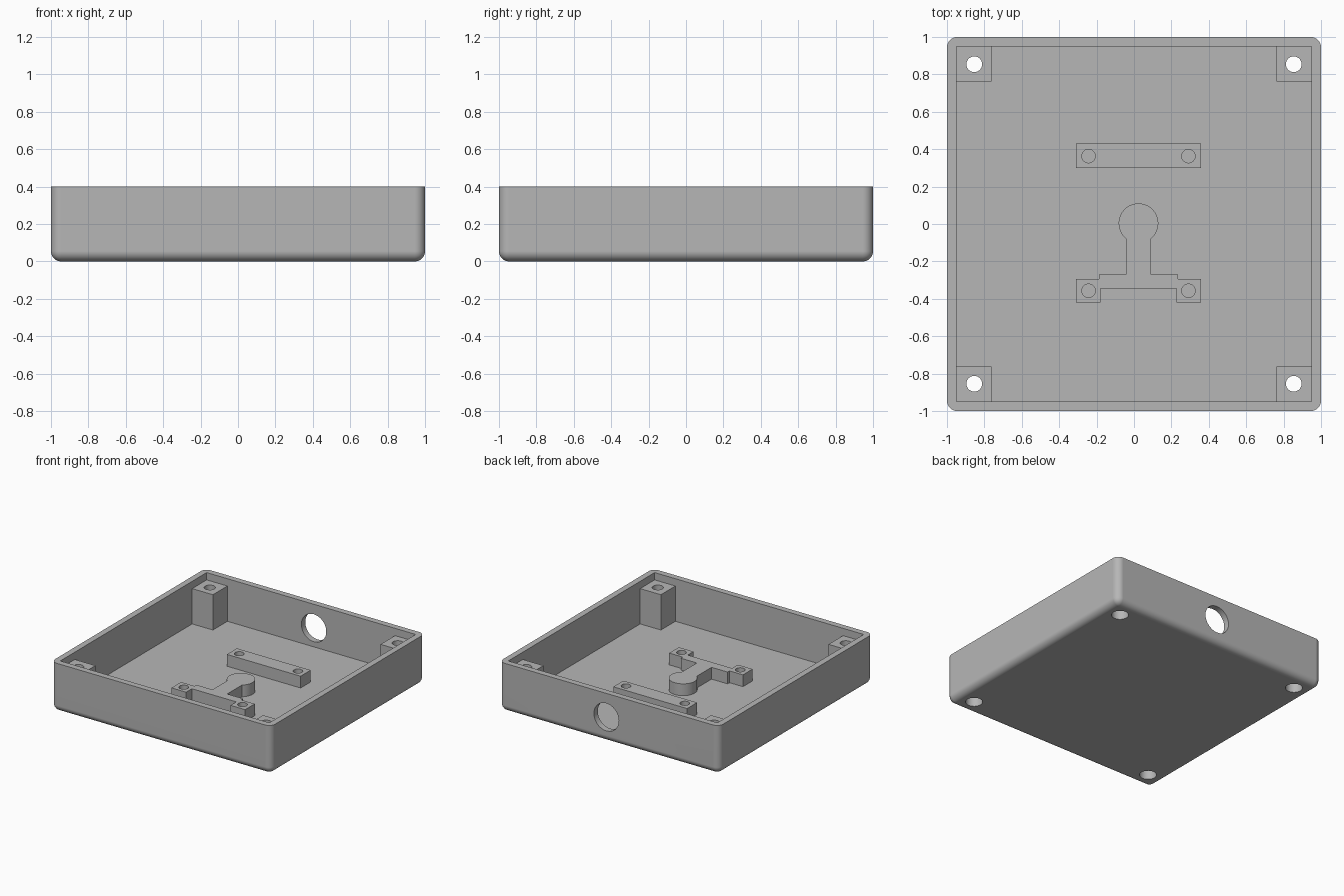
import bpy, bmesh
from math import acos, pi, cos, sin, radians
from mathutils import Matrix, Vector

cube = bpy.data.objects.get("Cube")
if cube:
    bpy.data.objects.remove(cube, do_unlink=True)

WALL, FLOOR, RIM = 0.05, 0.05, 0.4
POST_TOP, MOUNT_TOP = 0.34, 0.147
MID = 0.024  # centre line of the mounts and the cable hole

grey = bpy.data.materials.new("plain grey plastic")
grey.use_nodes = True
colour = (0.47, 0.47, 0.47, 1)
grey.diffuse_color = colour
grey.node_tree.nodes["Principled BSDF"].inputs["Base Color"].default_value = colour


def make_object(name, bm):
    bmesh.ops.recalc_face_normals(bm, faces=bm.faces)
    mesh = bpy.data.meshes.new(name)
    bm.to_mesh(mesh)
    bm.free()
    mesh.materials.append(grey)
    obj = bpy.data.objects.new(name, mesh)
    bpy.context.collection.objects.link(obj)
    return obj


def box(name, low, high, round_radius=0):
    low, high = Vector(low), Vector(high)
    bm = bmesh.new()
    place = Matrix.Translation((low + high) / 2) @ Matrix.Diagonal((high - low).to_4d())
    bmesh.ops.create_cube(bm, size=1, matrix=place)
    if round_radius:
        # Round everything except the top rim
        edges = [e for e in bm.edges if min(v.co.z for v in e.verts) < low.z + 0.01]
        bmesh.ops.bevel(bm, geom=edges, offset=round_radius, segments=8,
                        profile=0.5, affect='EDGES', clamp_overlap=True)
    return make_object(name, bm)


def cylinder(name, radius, centre, depth, along_y=False):
    bm = bmesh.new()
    place = Matrix.Translation(centre)
    if along_y:
        place = place @ Matrix.Rotation(pi / 2, 4, 'X')
    bmesh.ops.create_cone(bm, cap_ends=True, segments=48, radius1=radius,
                          radius2=radius, depth=depth, matrix=place)
    return make_object(name, bm)


def prism(name, outline, bottom, top):
    bm = bmesh.new()
    face = bm.faces.new([bm.verts.new((x, y, bottom)) for x, y in outline])
    new = bmesh.ops.extrude_face_region(bm, geom=[face], use_keep_orig=True)["geom"]
    bmesh.ops.translate(bm, verts=[g for g in new if isinstance(g, bmesh.types.BMVert)],
                        vec=(0, 0, top - bottom))
    return make_object(name, bm)


def cut(obj, cutters):
    for cutter in cutters:
        mod = obj.modifiers.new("cut", 'BOOLEAN')
        mod.operation, mod.solver, mod.object = 'DIFFERENCE', 'EXACT', cutter
    graph = bpy.context.evaluated_depsgraph_get()
    mesh = bpy.data.meshes.new_from_object(obj.evaluated_get(graph))
    obj.modifiers.clear()
    obj.data = mesh


def smooth(obj):
    bpy.ops.object.select_all(action='DESELECT')
    obj.select_set(True)
    bpy.context.view_layer.objects.active = obj
    bpy.ops.object.shade_smooth_by_angle(angle=radians(30))
    obj.modifiers.new("flat faces", 'WEIGHTED_NORMAL').keep_sharp = True


# Cutters: cavity, cable hole, screw holes with wider wells underneath
cavity = box("cavity_cutter", (WALL - 1, WALL - 1, FLOOR), (1 - WALL, 1 - WALL, 0.6))
cable_hole = cylinder("cable_hole_cutter", 0.113, (MID, 1, 0.205), 0.3, along_y=True)
corners = [(sx, sy) for sx in (-1, 1) for sy in (-1, 1)]
screws = []
for sx, sy in corners:
    x, y = sx * 0.854, sy * 0.854
    screws.append([cylinder("screw_cutter", 0.042, (x, y, 0.2), 0.8),
                   cylinder("well_cutter", 0.064, (x, y, 0), 0.3)])

# Open tray
tray = box("tray", (-1, -1, 0), (1, 1, RIM), round_radius=0.055)
cut(tray, [cavity, cable_hole] + [c for pair in screws for c in pair])
smooth(tray)

# Corner screw posts
for (sx, sy), pair in zip(corners, screws):
    xs = sorted((sx * 0.762, sx * (1 - WALL)))
    ys = sorted((sy * 0.762, sy * (1 - WALL)))
    name = ("back" if sy > 0 else "front") + ("_left" if sx > 0 else "_right") + "_post"
    post = box(name, (xs[0], ys[0], FLOOR), (xs[1], ys[1], POST_TOP))
    cut(post, pair)
    smooth(post)


def mount_holes(y):
    return [cylinder("mount_hole_cutter", 0.036, (MID + s * 0.267, y, 0.2), 0.5)
            for s in (-1, 1)]


# Straight mounting bar at the back
bar_holes = mount_holes(0.363)
bar = box("back_mount_bar", (MID - 0.335, 0.3, FLOOR), (MID + 0.335, 0.43, MOUNT_TOP))
cut(bar, bar_holes)
smooth(bar)

# Front mount: two feet, a bridge, and a stem ending in a round pad
half = [(0.202, -0.345), (0.202, -0.42), (0.335, -0.42), (0.335, -0.295),
        (0.212, -0.295), (0.212, -0.27), (0.067, -0.27)]
start = -acos(0.067 / 0.106)
steps = 20
for i in range(steps):
    a = start + (pi / 2 - start) * i / steps
    half.append((0.106 * cos(a), 0.004 + 0.106 * sin(a)))
outline = half + [(0, 0.11)] + [(-x, y) for x, y in reversed(half)]
front_mount = prism("front_mount", [(MID + x, y) for x, y in outline], FLOOR, MOUNT_TOP)
foot_holes = mount_holes(-0.357)
cut(front_mount, foot_holes)
smooth(front_mount)

# The cutters are no longer needed
for obj in [cavity, cable_hole] + sum(screws, []) + bar_holes + foot_holes:
    bpy.data.objects.remove(obj, do_unlink=True)
